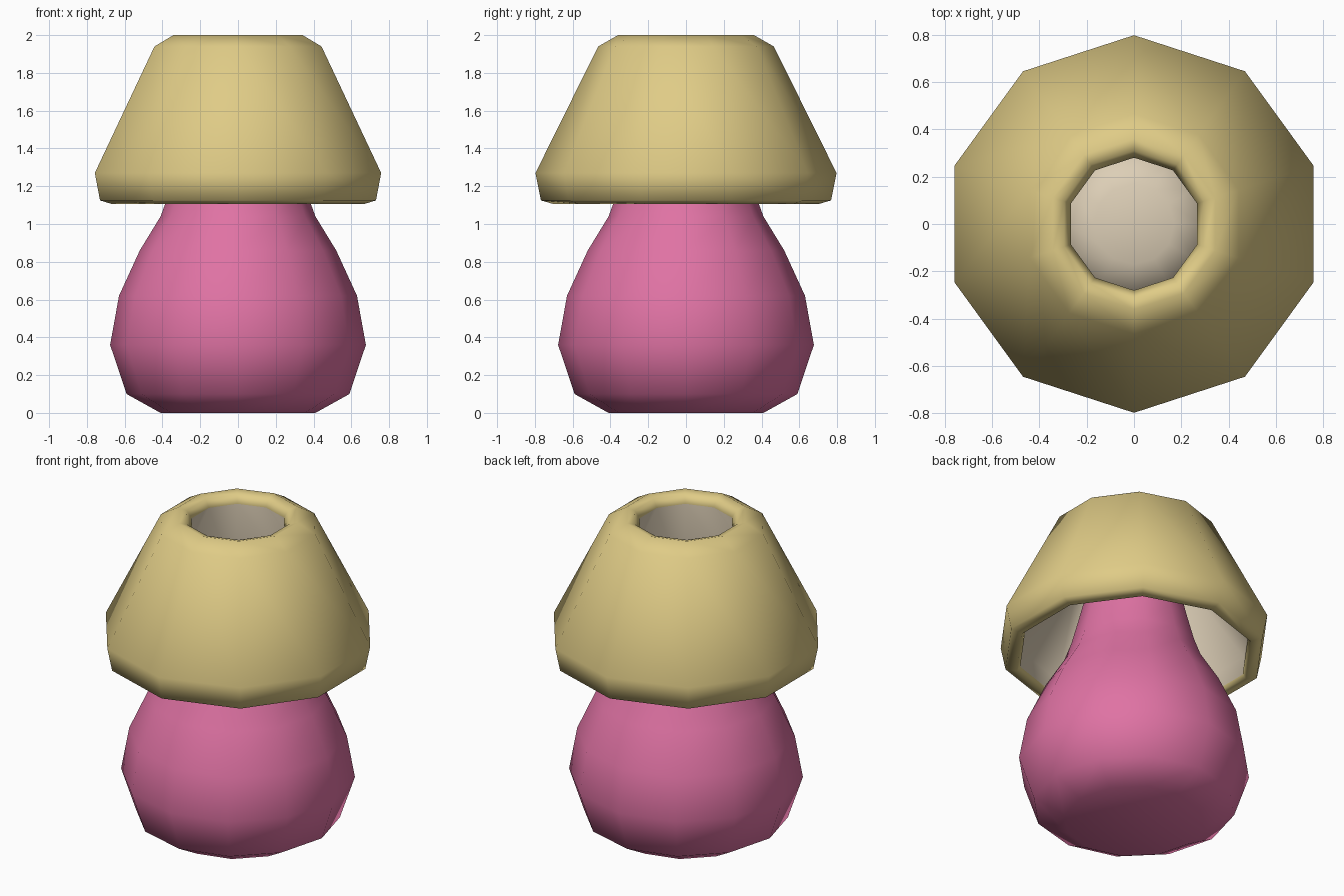
import bpy, bmesh, math

if "Cube" in bpy.data.objects:
    bpy.data.objects.remove(bpy.data.objects["Cube"])

def material(name, rgb):
    m = bpy.data.materials.new(name)
    m.diffuse_color = (*rgb, 1)
    m.use_nodes = True
    m.node_tree.nodes["Principled BSDF"].inputs["Base Color"].default_value = m.diffuse_color
    return m

gold = material("straw_yellow", (0.74, 0.60, 0.24))
pink = material("rose_pink", (0.74, 0.17, 0.37))
cream = material("warm_cream", (0.72, 0.62, 0.47))

def lathe(name, profile, sides, mats, start=0.0, closed=False, rule=None):
    """Spin (radius, z) points round the z axis; a radius of 0 makes a pole."""
    bm = bmesh.new()
    rings = []
    for r, z in profile:
        if r == 0:
            rings.append([bm.verts.new((0, 0, z))] * sides)
        else:
            rings.append([bm.verts.new((r * math.cos(start + 2 * math.pi * i / sides),
                                        r * math.sin(start + 2 * math.pi * i / sides), z))
                          for i in range(sides)])
    n = len(rings)
    for k in range(n if closed else n - 1):
        a, b = rings[k], rings[(k + 1) % n]
        for i in range(sides):
            j = (i + 1) % sides
            f = bm.faces.new(list(dict.fromkeys((a[i], a[j], b[j], b[i]))))
            f.smooth = True
            if rule:
                f.material_index = rule(k)
    bmesh.ops.recalc_face_normals(bm, faces=bm.faces)
    me = bpy.data.meshes.new(name)
    bm.to_mesh(me)
    bm.free()
    for m in mats:
        me.materials.append(m)
    ob = bpy.data.objects.new(name, me)
    bpy.context.collection.objects.link(ob)
    return ob

# Rounded base with a tapering neck hidden in the shade
lathe("lamp_base", [(0, 0), (0.41, 0), (0.59, 0.10), (0.677, 0.36), (0.63, 0.62),
                    (0.52, 0.86), (0.41, 1.04), (0.37, 1.15), (0.33, 1.30),
                    (0.30, 1.42)], 12, [pink])

# Shallow glowing cap on the neck
lathe("light_cap", [(0.30, 1.42), (0.29, 1.45), (0.17, 1.49), (0, 1.51)], 12, [cream])

# Ten-sided shade: outside and rims in yellow, inner wall in cream
lathe("lamp_shade", [(0.28, 1.94), (0.31, 1.985), (0.36, 2.0), (0.465, 1.94),
                     (0.797, 1.27), (0.768, 1.125), (0.70, 1.105), (0.68, 1.13),
                     (0.69, 1.25)],
      10, [gold, cream], start=math.pi / 2, closed=True,
      rule=lambda k: 1 if k >= 7 else 0)
